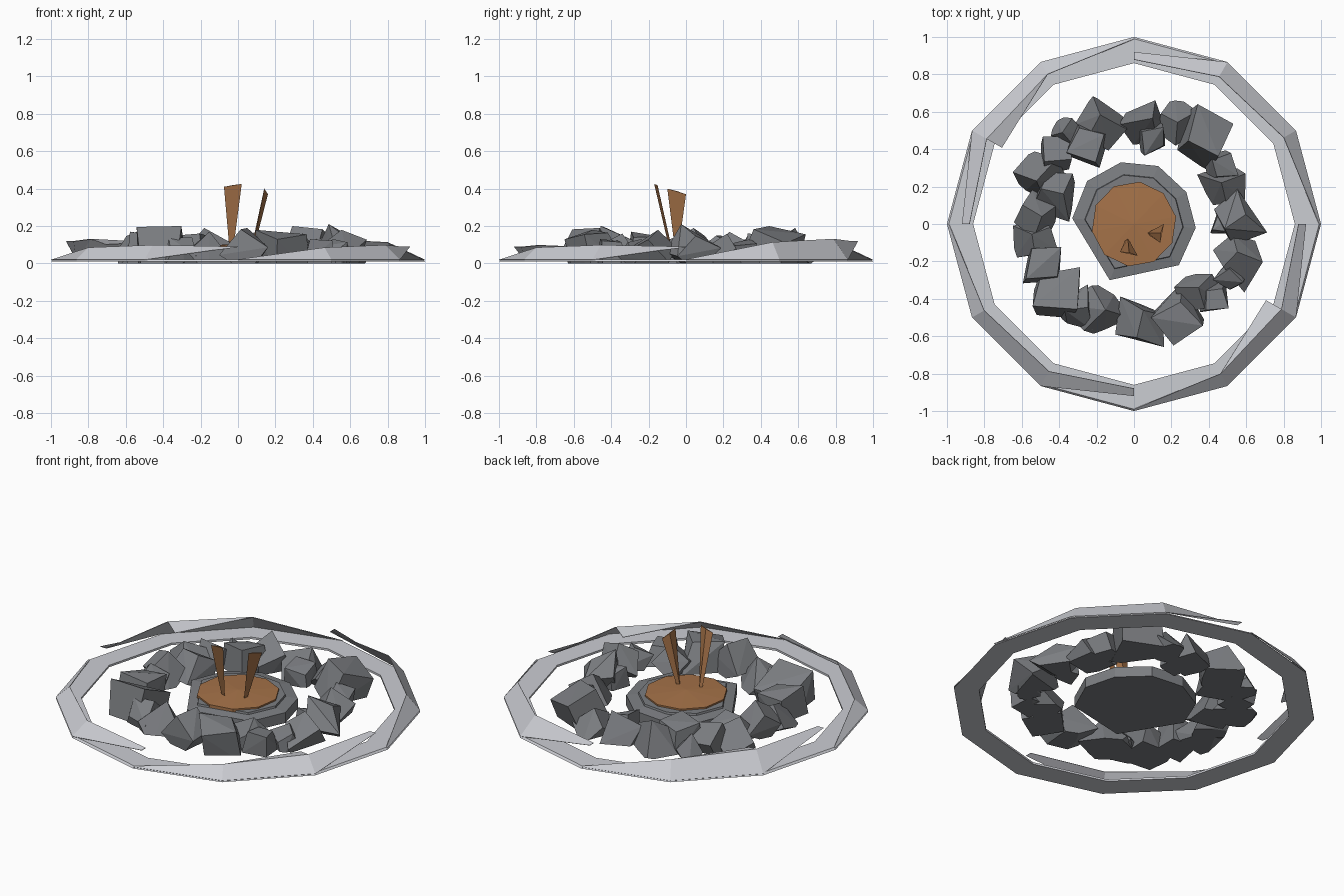
import bpy, bmesh, math, random
from mathutils import Vector, Euler

random.seed(11)
if "Cube" in bpy.data.objects:
    bpy.data.objects.remove(bpy.data.objects["Cube"], do_unlink=True)


def material(name, rgb):
    m = bpy.data.materials.new(name)
    m.use_nodes = True
    m.diffuse_color = (*rgb, 1)
    m.node_tree.nodes["Principled BSDF"].inputs["Base Color"].default_value = (*rgb, 1)
    return m


PALE = material("pale grey", (0.60, 0.61, 0.65))
STONE = material("stone grey", (0.20, 0.208, 0.222))
WOOD = material("earth brown", (0.38, 0.17, 0.066))


def finish(bm, name, mat):
    bmesh.ops.recalc_face_normals(bm, faces=bm.faces)
    me = bpy.data.meshes.new(name)
    bm.to_mesh(me)
    bm.free()
    me.materials.append(mat)
    ob = bpy.data.objects.new(name, me)
    bpy.context.collection.objects.link(ob)
    return ob


def polar(deg, r, z):
    a = math.radians(deg)
    return Vector((r * math.cos(a), r * math.sin(a), z))


def loft(bm, rings, closed=True):
    """Join rings of equal point count with quads."""
    vs = [[bm.verts.new(p) for p in ring] for ring in rings]
    n = len(vs[0])
    for a, b in zip(vs, vs[1:]):
        for i in range(n if closed else n - 1):
            j = (i + 1) % n
            bm.faces.new((a[i], a[j], b[j], b[i]))
    return vs


# Outer twelve-sided flat ring
bm = bmesh.new()
section = [(1, 0.01), (0.99, 0.022), (0.86, 0.022), (0.86, 0.01), (1, 0.01)]
loft(bm, [[polar(30 * i, r, z) for i in range(12)] for r, z in section])
bmesh.ops.remove_doubles(bm, verts=bm.verts, dist=1e-5)
finish(bm, "outer_ring", PALE)

# Four leaning blades that rise from the ring and end in a lifted point;
# every other one folds inward in a blunt flap
for k, tip in enumerate([0.12, 0.12, 0.09, 0.09]):
    start = 90 * k
    blade = [  # lower outer edge and upper inner edge (radius, height)
        [(1, 0.02), (0.99, 0.022)],
        [(1, 0.02), (0.925, tip * 0.95)],
        [(1, 0.02), (0.91, tip * 1.1)],
        [(0.92, tip), (0.88, tip)],
    ]
    bm = bmesh.new()
    sheet = loft(bm, [[polar(start + 30 * i, r, z) for r, z in row]
                      for i, row in enumerate(blade)], closed=False)
    if k % 2:
        corner = bm.verts.new(polar(start + 60, 0.815, tip * 0.85))
        bm.faces.new((sheet[1][1], sheet[2][1], corner))
    ob = finish(bm, f"ring_blade_{k + 1}", PALE)
    mod = ob.modifiers.new("thickness", "SOLIDIFY")
    mod.thickness = 0.003

# Ring of rough rocks: x, y, size, height
rocks = [
    (-.17, .51, .20, .19), (.05, .53, .18, .17), (.37, .46, .23, .20),
    (.50, .18, .16, .16), (.54, .03, .17, .21), (.55, -.17, .18, .18),
    (.34, -.37, .18, .16), (.23, -.50, .19, .18), (.05, -.53, .20, .19),
    (-.19, -.47, .20, .17), (-.42, -.38, .23, .20), (-.48, -.21, .19, .17),
    (-.54, .05, .18, .19), (-.51, .25, .18, .17), (-.42, .19, .17, .15),
    (-.25, .43, .16, .16), (.10, .46, .13, .13), (.43, -.39, .13, .13),
    (.49, .01, .12, .12), (-.36, .48, .12, .13), (.22, .54, .15, .14),
    (-.52, -.08, .15, .14), (.52, -.28, .13, .13), (-.41, .37, .15, .16),
    (.46, .31, .14, .13), (-.32, -.46, .14, .14),
]
for k, (x, y, size, height) in enumerate(rocks):
    bm = bmesh.new()
    bmesh.ops.create_cube(bm, size=size)
    turn = Euler([random.uniform(0, math.tau) for _ in range(3)]).to_matrix()
    for v in bm.verts:
        v.co = turn @ (v.co * random.uniform(0.7, 1.2))
        spread = 1.1 if v.co.z < 0 else 0.9
        v.co.x *= spread
        v.co.y *= spread
    bmesh.ops.convex_hull(bm, input=bm.verts)
    top = max(v.co.z for v in bm.verts)
    for v in bm.verts:
        v.co += Vector((x, y, height - top))
    # Flatten the underside on the ground and rebuild it as a closed hull
    bmesh.ops.bisect_plane(bm, geom=bm.verts[:] + bm.edges[:] + bm.faces[:],
                           plane_co=(0, 0, 0), plane_no=(0, 0, 1), clear_inner=True)
    points = [v.co.copy() for v in bm.verts]
    bm.clear()
    for p in points:
        bm.verts.new(p)
    bmesh.ops.convex_hull(bm, input=bm.verts)
    loose = [v for v in bm.verts if not v.link_faces]
    bmesh.ops.delete(bm, geom=loose, context="VERTS")
    bmesh.ops.dissolve_limit(bm, angle_limit=0.05, verts=bm.verts, edges=bm.edges)
    finish(bm, f"rock_{k + 1}", STONE)

# Central stone block with a low step
outline = [(-.07, .33), (.13, .31), (.28, .17), (.33, -.02),
           (.24, -.22), (-.13, -.30), (-.33, .03), (-.25, .23)]
bm = bmesh.new()
levels = [(1, 0), (1, .062), (.8, .072), (.79, .083)]
rings = loft(bm, [[(x * s, y * s, z) for x, y in outline] for s, z in levels])
bm.faces.new(rings[0])
bm.faces.new(rings[-1])
finish(bm, "centre_block", STONE)

# Brown mound on the block
bm = bmesh.new()
rings = loft(bm, [[polar(36 * i + 10, r, z) for i in range(10)]
                  for r, z in [(.228, .075), (.228, .092)]])
peak = bm.verts.new((0, 0, .105))
for i in range(10):
    bm.faces.new((rings[1][i], rings[1][(i + 1) % 10], peak))
bm.faces.new(rings[0])
finish(bm, "brown_mound", WOOD)

# Two splinters that widen upward: foot, two top corners
splinters = [
    ((-.035, -.09, .09), (-.075, -.15, .41), (.02, -.17, .425)),
    ((.085, -.05, .09), (.14, -.10, .40), (.16, 0, .37)),
]
for k, (foot, a, b) in enumerate(splinters):
    foot, a, b = Vector(foot), Vector(a), Vector(b)
    side = (b - a).normalized()
    depth = (a - foot).cross(b - foot).normalized()
    bm = bmesh.new()
    base = [foot - side * .012, foot + side * .012, foot + depth * .012]
    end = [a, b, (a + b) / 2 + depth * .008]
    rings = loft(bm, [base, end])
    bm.faces.new(rings[0])
    bm.faces.new(rings[1])
    finish(bm, f"splinter_{k + 1}", WOOD)
